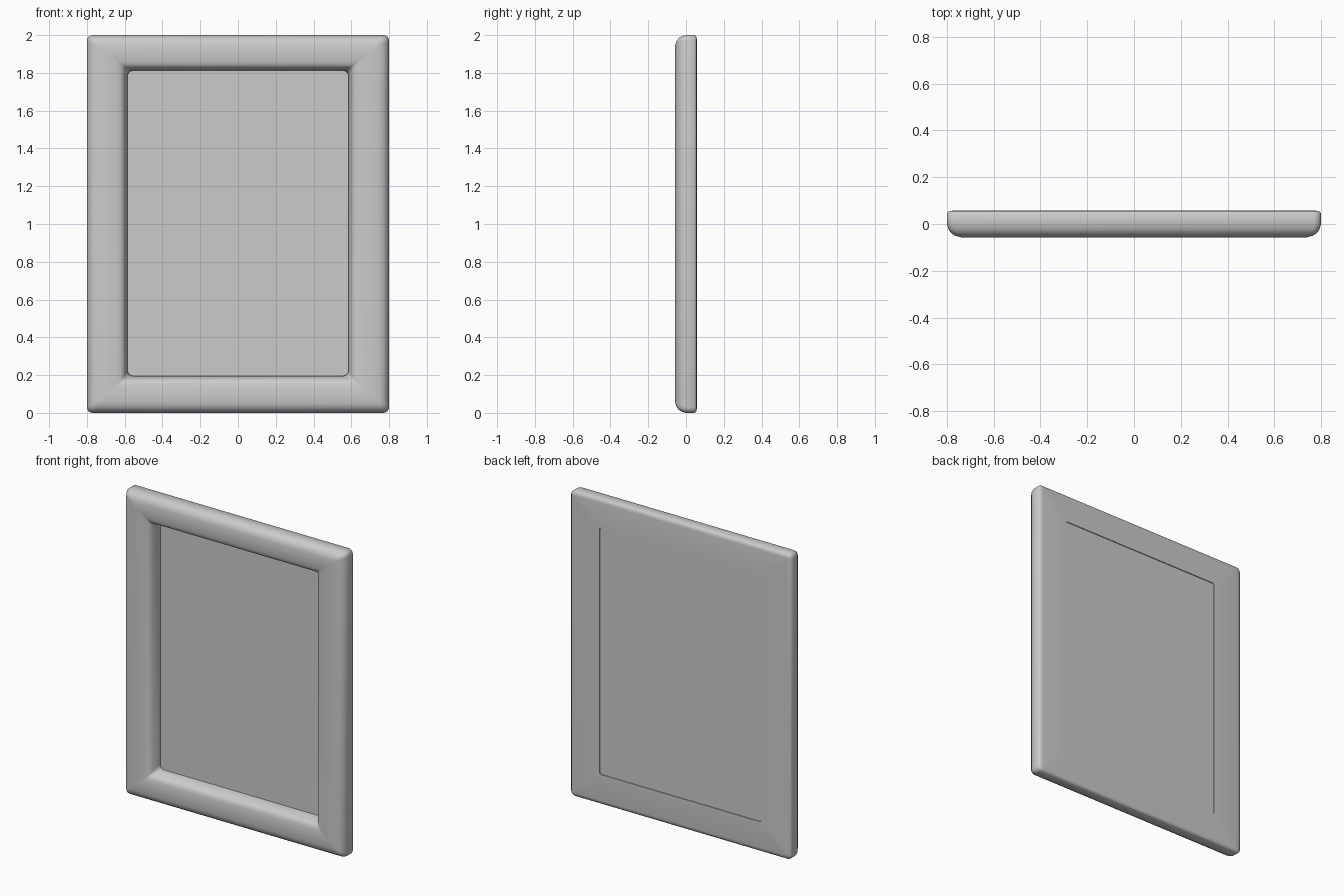
import bpy, bmesh, math

if "Cube" in bpy.data.objects:
    bpy.data.objects.remove(bpy.data.objects["Cube"])

# Frame margins at full inset
SIDE, BOTTOM, TOP = 0.215, 0.196, 0.188


def rounded_ring(bm, t, y, radius, segments=4):
    """One rounded rectangle loop; t runs 0 (outer edge) to 1 (opening)."""
    x = 0.8 - SIDE * t
    z0, z1 = BOTTOM * t, 2.0 - TOP * t
    centres = [(x - radius, z1 - radius), (-x + radius, z1 - radius),
               (-x + radius, z0 + radius), (x - radius, z0 + radius)]
    verts = []
    for i, (cx, cz) in enumerate(centres):
        for k in range(segments + 1):
            a = math.pi / 2 * (i + k / segments)
            verts.append(bm.verts.new((cx + radius * math.cos(a), y, cz + radius * math.sin(a))))
    return verts


def finish(name, bm, angle):
    bmesh.ops.recalc_face_normals(bm, faces=bm.faces)
    mesh = bpy.data.meshes.new(name)
    bm.to_mesh(mesh)
    bm.free()
    obj = bpy.data.objects.new(name, mesh)
    bpy.context.collection.objects.link(obj)
    bpy.context.view_layer.objects.active = obj
    obj.select_set(True)
    bpy.ops.object.shade_smooth_by_angle(angle=math.radians(angle))
    obj.select_set(False)
    return obj


# Moulded frame: cross-section points (inset, y, corner radius)
profile = [(0.14, 0.058, 0.02), (0.04, 0.055, 0.025), (0.0, 0.045, 0.03),
           (0.0, 0.0, 0.03), (0.03, -0.022, 0.03), (0.08, -0.038, 0.025),
           (0.16, -0.05, 0.02), (0.28, -0.057, 0.015), (0.55, -0.057, 0.008),
           (0.74, -0.054, 0.008), (0.84, -0.048, 0.008), (0.90, -0.038, 0.012),
           (0.94, -0.022, 0.018), (0.97, 0.0, 0.025), (1.0, 0.02, 0.03),
           (1.0, 0.058, 0.01)]
bm = bmesh.new()
rings = [rounded_ring(bm, *p) for p in profile]
for a, b in zip(rings, rings[1:] + rings[:1]):
    for i in range(len(a)):
        j = (i + 1) % len(a)
        bm.faces.new((a[i], a[j], b[j], b[i]))
finish("picture_frame", bm, 50)

# Flat panel held near the back of the opening
bm = bmesh.new()
front = rounded_ring(bm, 0.995, 0.035, 0.012)
back = rounded_ring(bm, 0.995, 0.052, 0.012)
bm.faces.new(front)
bm.faces.new(back)
for i in range(len(front)):
    j = (i + 1) % len(front)
    bm.faces.new((front[i], front[j], back[j], back[i]))
finish("back_panel", bm, 30)
